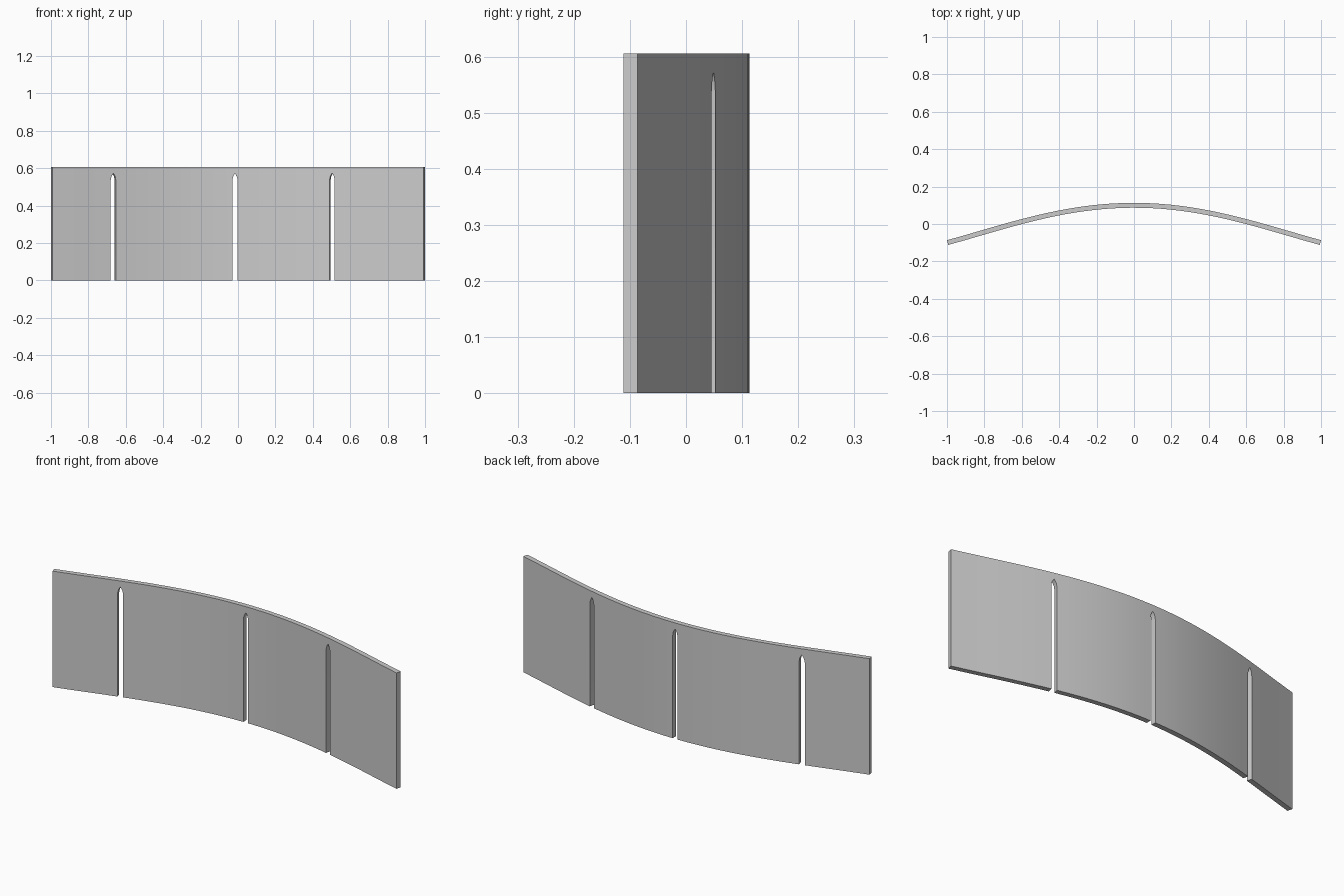
import bpy, bmesh

cube = bpy.data.objects.get("Cube")
if cube:
    bpy.data.objects.remove(cube, do_unlink=True)

HALF, HEIGHT, THICK = 0.9965, 0.605, 0.026
SLOTS, SLOT_W = (-0.67, -0.016, 0.506), 0.028
SPRING, TIP = 0.535, 0.573


def bow(x):
    """Depth of the panel's centre line, flattening toward the ends."""
    return 0.1 - 0.265 * x**2 + 0.065 * x**4


def arch(t):
    """Pointed slot head, t from -1 to 1 across the slot."""
    return SPRING + (TIP - SPRING) * (1 - abs(t)) ** 0.5


bm = bmesh.new()


def panel_face(points):
    bm.faces.new([bm.verts.new((x, bow(x), z)) for x, z in points])


# solid stretches between slots, with side points where slot heads begin
edges = [-HALF]
for c in SLOTS:
    edges += [c - SLOT_W / 2, c + SLOT_W / 2]
edges.append(HALF)
for a, b in zip(edges[::2], edges[1::2]):
    n = max(2, round((b - a) / 0.05))
    xs = [a + (b - a) * i / n for i in range(n + 1)]
    for x0, x1 in zip(xs, xs[1:]):
        points = [(x0, 0), (x1, 0)]
        if x1 == xs[-1] and b < HALF:
            points.append((x1, SPRING))
        points += [(x1, HEIGHT), (x0, HEIGHT)]
        if x0 == a and a > -HALF:
            points.append((x0, SPRING))
        panel_face(points)

# strips above each pointed slot
steps = (-1, -0.75, -0.4, 0, 0.4, 0.75, 1)
for c in SLOTS:
    for t0, t1 in zip(steps, steps[1:]):
        x0, x1 = c + t0 * SLOT_W / 2, c + t1 * SLOT_W / 2
        panel_face([(x0, arch(t0)), (x1, arch(t1)), (x1, HEIGHT), (x0, HEIGHT)])

bmesh.ops.remove_doubles(bm, verts=bm.verts, dist=0.0001)
bmesh.ops.recalc_face_normals(bm, faces=bm.faces)
mesh = bpy.data.meshes.new("curved_panel")
bm.to_mesh(mesh)
bm.free()
panel = bpy.data.objects.new("curved_panel", mesh)
bpy.context.collection.objects.link(panel)

# plain grey finish
grey = bpy.data.materials.new("light_grey")
grey.use_nodes = True
grey.diffuse_color = (0.6, 0.6, 0.6, 1)
grey.node_tree.nodes["Principled BSDF"].inputs["Base Color"].default_value = (0.6, 0.6, 0.6, 1)
mesh.materials.append(grey)

# wall thickness, square to the curve
solid = panel.modifiers.new("thickness", "SOLIDIFY")
solid.thickness = THICK
solid.offset = 0
bpy.context.view_layer.objects.active = panel
panel.select_set(True)
bpy.ops.object.modifier_apply(modifier=solid.name)
bpy.ops.object.shade_smooth_by_angle()
